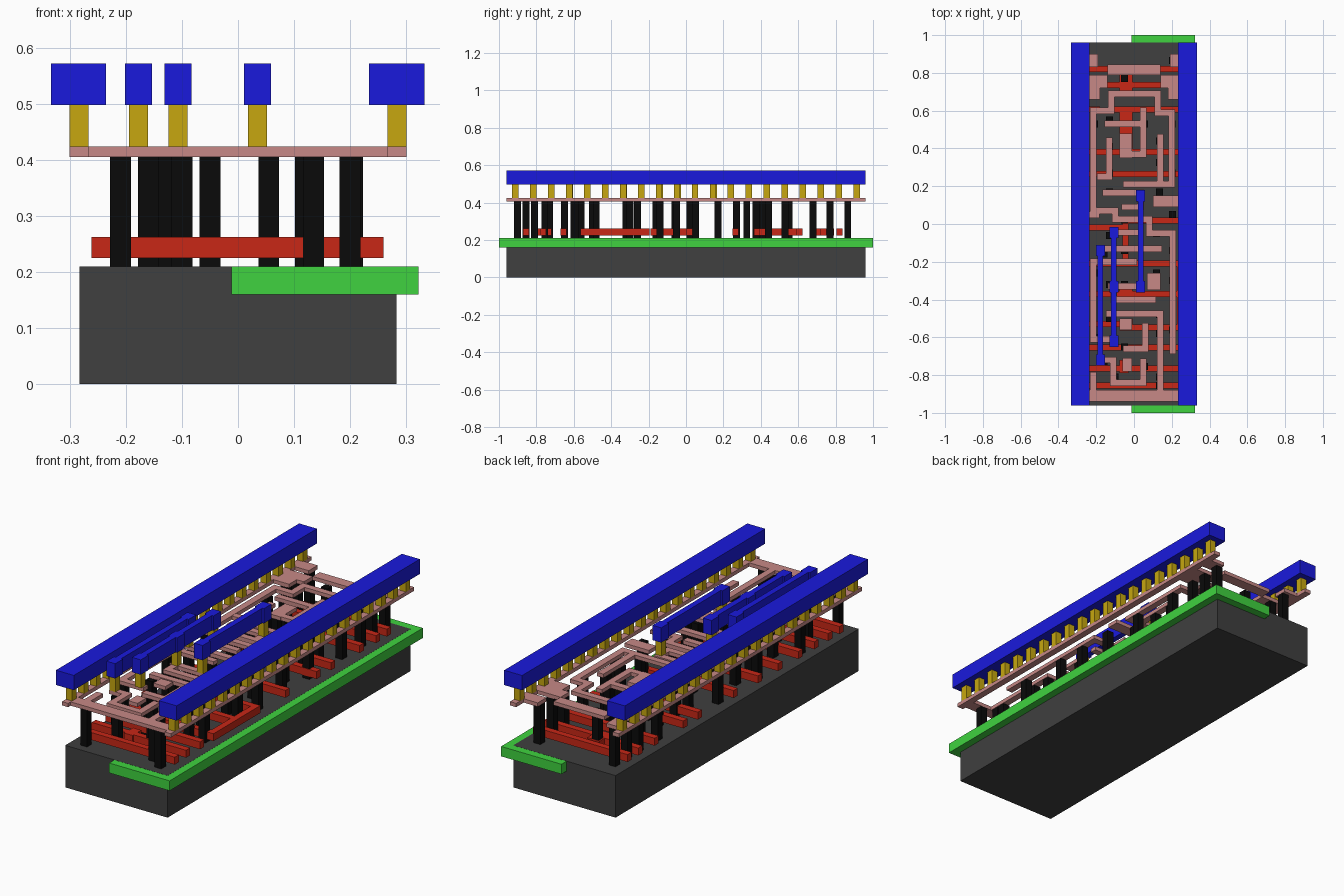
import bpy, bmesh


def layer(name, color, rects, z0, z1):
    """One object made of boxes (x0, y0, x1, y1) extruded from z0 to z1."""
    bm = bmesh.new()
    for x0, y0, x1, y1 in rects:
        r = bmesh.ops.create_cube(bm, size=1)
        for v in r["verts"]:
            v.co.x = x0 if v.co.x < 0 else x1
            v.co.y = y0 if v.co.y < 0 else y1
            v.co.z = z0 if v.co.z < 0 else z1
    me = bpy.data.meshes.new(name)
    bm.to_mesh(me)
    bm.free()
    ob = bpy.data.objects.new(name, me)
    bpy.context.collection.objects.link(ob)
    mat = bpy.data.materials.new(name)
    mat.diffuse_color = (*color, 1)
    me.materials.append(mat)
    return ob


def pads(points, s):
    return [(x - s / 2, y - s / 2, x + s / 2, y + s / 2) for x, y in points]


def wire(points, w=0.034):
    """Right-angled track of width w along its centre line."""
    h = w / 2
    return [(min(a[0], b[0]) - h, min(a[1], b[1]) - h,
             max(a[0], b[0]) + h, max(a[1], b[1]) + h)
            for a, b in zip(points, points[1:])]


BLUE = (0.01, 0.01, 0.72)

# Substrate block and the well that sticks out around its right half
layer("substrate", (0.05, 0.05, 0.05), [(-0.283, -0.96, 0.283, 0.96)], 0, 0.21)
layer("well", (0.05, 0.65, 0.05), [(-0.012, -1, 0.322, 1)], 0.16, 0.2095)

# Gate strips: cross bars, a joining bar on the right, and contact pads
gates = []
for y in (0.82, 0.735, 0.38, 0.265, -0.21, -0.37, -0.655, -0.765, -0.855):
    gates.append((-0.262, y - 0.016, 0.26, y + 0.016))
gates += [
    (-0.13, 0.59, 0.26, 0.622), (-0.262, 0.59, -0.18, 0.622),
    (-0.06, 0.003, 0.26, 0.035), (-0.262, -0.034, -0.03, -0.002),
    (-0.262, -0.545, -0.03, -0.513), (-0.06, -0.565, 0.26, -0.533),
    (0.228, -0.565, 0.26, -0.194),
    (-0.06, -0.19, -0.03, 0.02),
    (-0.076, 0.37, -0.007, 0.622), (-0.076, 0.69, -0.007, 0.79),
    (-0.076, -0.79, -0.03, -0.72), (-0.076, -0.565, -0.007, -0.5),
    (-0.076, -0.39, -0.007, -0.32),
]
layer("gate_strips", (0.58, 0.02, 0.008), gates, 0.225, 0.262)

# Tall contact posts
posts = [
    (0.2, -0.9), (-0.21, -0.9), (0.135, -0.855), (-0.1, -0.81), (0.135, -0.81),
    (0.055, -0.755), (-0.16, -0.73), (-0.05, -0.65), (-0.21, -0.6),
    (0.135, -0.58), (0.205, -0.56), (-0.13, -0.5), (0.135, -0.48),
    (0.205, -0.3), (-0.13, -0.32), (-0.05, -0.32), (0.12, -0.26), (-0.21, -0.26),
    (-0.16, -0.16), (0.205, -0.14), (-0.05, -0.14), (0.12, -0.05), (-0.13, -0.06),
    (-0.05, 0.02), (0.205, 0.05), (-0.21, 0.05), (0.135, 0.17), (-0.13, 0.17),
    (-0.13, 0.27), (0.2, 0.27), (0.135, 0.325), (-0.05, 0.375), (-0.13, 0.41),
    (0.135, 0.44), (0.055, 0.53), (-0.13, 0.55), (0.2, 0.53), (-0.21, 0.53),
    (-0.21, 0.68), (0.2, 0.68), (-0.05, 0.77), (0.2, 0.77), (-0.21, 0.77),
    (-0.21, 0.865), (0.205, 0.865),
]
layer("contact_posts", (0.003, 0.003, 0.003), pads(posts, 0.037), 0.21, 0.405)

# Pink routing level: two edge tracks, then the maze between them
maze = [
    [(-0.215, 0.2), (-0.215, 0.6), (-0.12, 0.6), (-0.12, 0.69), (0.125, 0.69),
     (0.125, 0.59), (0.2, 0.59), (0.2, 0.21), (-0.04, 0.21)],
    [(-0.14, 0.53), (0.05, 0.53)],
    [(0.05, 0.6), (0.05, 0.37), (-0.04, 0.37)],
    [(-0.13, 0.44), (-0.13, 0.25), (-0.18, 0.25)],
    [(0.14, 0.46), (0.14, 0.21)],
    [(-0.15, 0.165), (0.035, 0.165), (0.035, 0.09), (-0.05, 0.09)],
    [(-0.215, 0.22), (-0.215, 0.07), (-0.1, 0.07), (-0.1, 0.025), (0.08, 0.025), (0.08, -0.05)],
    [(-0.28, 0.05), (-0.2, 0.05)],
    [(0.08, -0.05), (0.205, -0.05), (0.205, -0.67)],
    [(-0.18, -0.13), (0.13, -0.13)],
    [(-0.107, -0.045), (0.02, -0.045)],
    [(-0.215, -0.2), (0.0, -0.2)],
]
lower_maze = [
    [(-0.215, -0.2), (-0.215, -0.61), (-0.1, -0.61)],
    [(-0.12, -0.33), (0.04, -0.33)],
    [(-0.107, -0.33), (-0.107, -0.4), (0.1, -0.4)],
    [(0.14, -0.87), (0.14, -0.475), (-0.13, -0.475)],
    [(0.06, -0.54), (0.06, -0.66), (-0.04, -0.66)],
    [(-0.18, -0.72), (-0.11, -0.72), (-0.11, -0.84), (0.05, -0.84), (0.05, -0.73)],
    [(-0.215, -0.9), (-0.215, -0.8)],
]
tracks = [(-0.301, -0.96, -0.267, 0.96), (0.267, -0.96, 0.301, 0.96)]
for path in maze + lower_maze:
    tracks += wire(path)
tracks += [
    (-0.14, 0.79, 0.14, 0.845), (-0.076, 0.35, -0.01, 0.48),
    (0.1, 0.09, 0.235, 0.15), (0.07, -0.35, 0.14, -0.26),
    (-0.076, -0.56, -0.01, -0.5), (-0.06, -0.78, -0.01, -0.71),
    (-0.301, -0.94, 0.301, -0.88),
]
for s in (-1, 1):  # stepped tabs off both edge tracks
    for inner, y0, y1 in ((0.19, 0.83, 0.9), (0.14, 0.72, 0.79), (0.18, 0.66, 0.72)):
        a, b = sorted((s * 0.3, s * inner))
        tracks.append((a, y0, b, y1))
layer("routing_tracks", (0.57, 0.25, 0.24), tracks, 0.405, 0.424)

# Straps: x position and the landing pads along each
straps = {"strap_left": (-0.178, (-0.72, -0.14)),
          "strap_middle": (-0.107, (-0.62, -0.333, -0.045)),
          "strap_right": (0.035, (-0.333, 0.15))}

# Gold studs: evenly spaced rows under the rails, one under every strap pad
studs = [(s * 0.284, -0.912 + 0.096 * i) for s in (-1, 1) for i in range(20)]
studs += [(x, y) for x, ys in straps.values() for y in ys]
layer("gold_studs", (0.57, 0.39, 0.005), pads(studs, 0.034), 0.424, 0.498)

# Blue top metal: two power rails and three straps
layer("power_rail_left", BLUE, [(-0.334, -0.96, -0.236, 0.96)], 0.498, 0.572)
layer("power_rail_right", BLUE, [(0.234, -0.96, 0.333, 0.96)], 0.498, 0.572)
for name, (x, ys) in straps.items():
    bar = [(x - 0.015, ys[0], x + 0.015, ys[-1])]
    ends = [(x - 0.024, y - 0.03, x + 0.024, y + 0.03) for y in ys]
    layer(name, BLUE, bar + ends, 0.498, 0.572)
